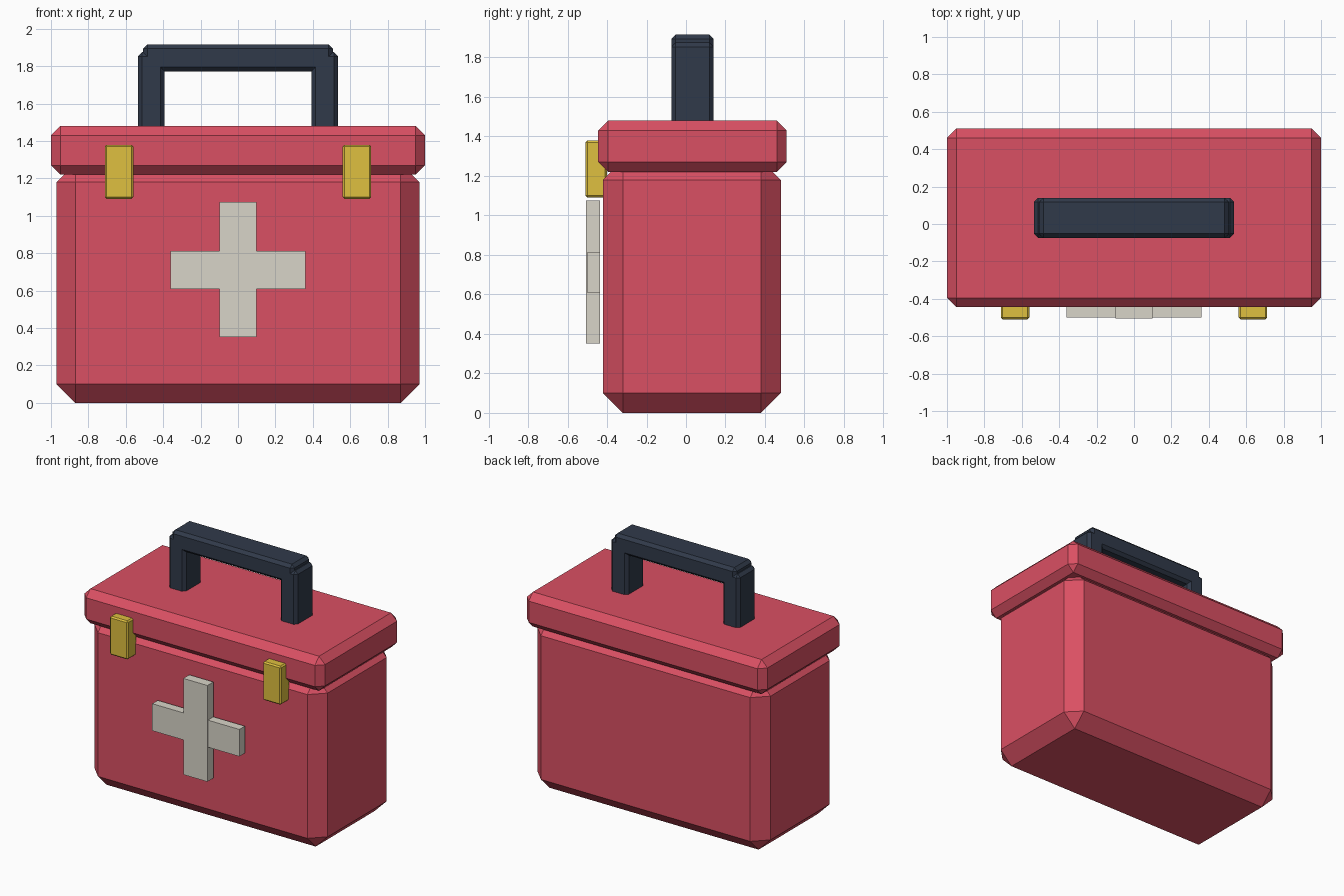
import bpy
import bmesh
from mathutils import Vector

if "Cube" in bpy.data.objects:
    bpy.data.objects.remove(bpy.data.objects["Cube"])


def material(name, rgb):
    m = bpy.data.materials.new(name)
    m.diffuse_color = (*rgb, 1)
    m.use_nodes = True
    m.node_tree.nodes["Principled BSDF"].inputs["Base Color"].default_value = m.diffuse_color
    return m


RED = material("red_plastic", (0.70, 0.08, 0.125))
DARK = material("dark_grip", (0.03, 0.042, 0.068))
YELLOW = material("yellow_latch", (0.74, 0.53, 0.05))
CREAM = material("cream_cross", (0.69, 0.66, 0.58))


def box(name, lo, hi, mat, chamfer=0.0):
    """Flat-shaded box between two corners, with all edges chamfered."""
    lo, hi = Vector(lo), Vector(hi)
    size, mid = hi - lo, (hi + lo) / 2
    bm = bmesh.new()
    bmesh.ops.create_cube(bm, size=1)
    bmesh.ops.scale(bm, vec=size, verts=bm.verts)
    if chamfer:
        bmesh.ops.bevel(bm, geom=bm.edges[:], offset=chamfer,
                        offset_type='OFFSET', segments=1, affect='EDGES')
    bmesh.ops.recalc_face_normals(bm, faces=bm.faces)
    mesh = bpy.data.meshes.new(name)
    bm.to_mesh(mesh)
    bm.free()
    mesh.materials.append(mat)
    ob = bpy.data.objects.new(name, mesh)
    ob.location = mid
    bpy.context.collection.objects.link(ob)
    return ob


# Case body and overhanging lid
box("case_body", (-0.97, -0.42, 0), (0.97, 0.48, 1.28), RED, 0.10)
box("lid", (-1, -0.445, 1.22), (1, 0.51, 1.48), RED, 0.05)

# Carry handle: crossbar on two posts
box("handle_bar", (-0.507, -0.074, 1.773), (0.507, 0.14, 1.916), DARK, 0.022)

# Mirrored posts and latches
for side, label in ((-1, "left"), (1, "right")):
    def pair(name, x0, x1, y0, y1, z0, z1, mat, chamfer):
        xs = sorted((side * x0, side * x1))
        box(f"{label}_{name}", (xs[0], y0, z0), (xs[1], y1, z1), mat, chamfer)

    pair("handle_post", 0.393, 0.535, -0.074, 0.14, 1.45, 1.875, DARK, 0.022)
    pair("latch", 0.56, 0.712, -0.51, -0.40, 1.09, 1.38, YELLOW, 0.01)

# Raised cross on the front
box("cross_upright", (-0.10, -0.506, 0.352), (0.10, -0.435, 1.075), CREAM)
box("cross_arm", (-0.362, -0.501, 0.61), (0.362, -0.435, 0.813), CREAM)
